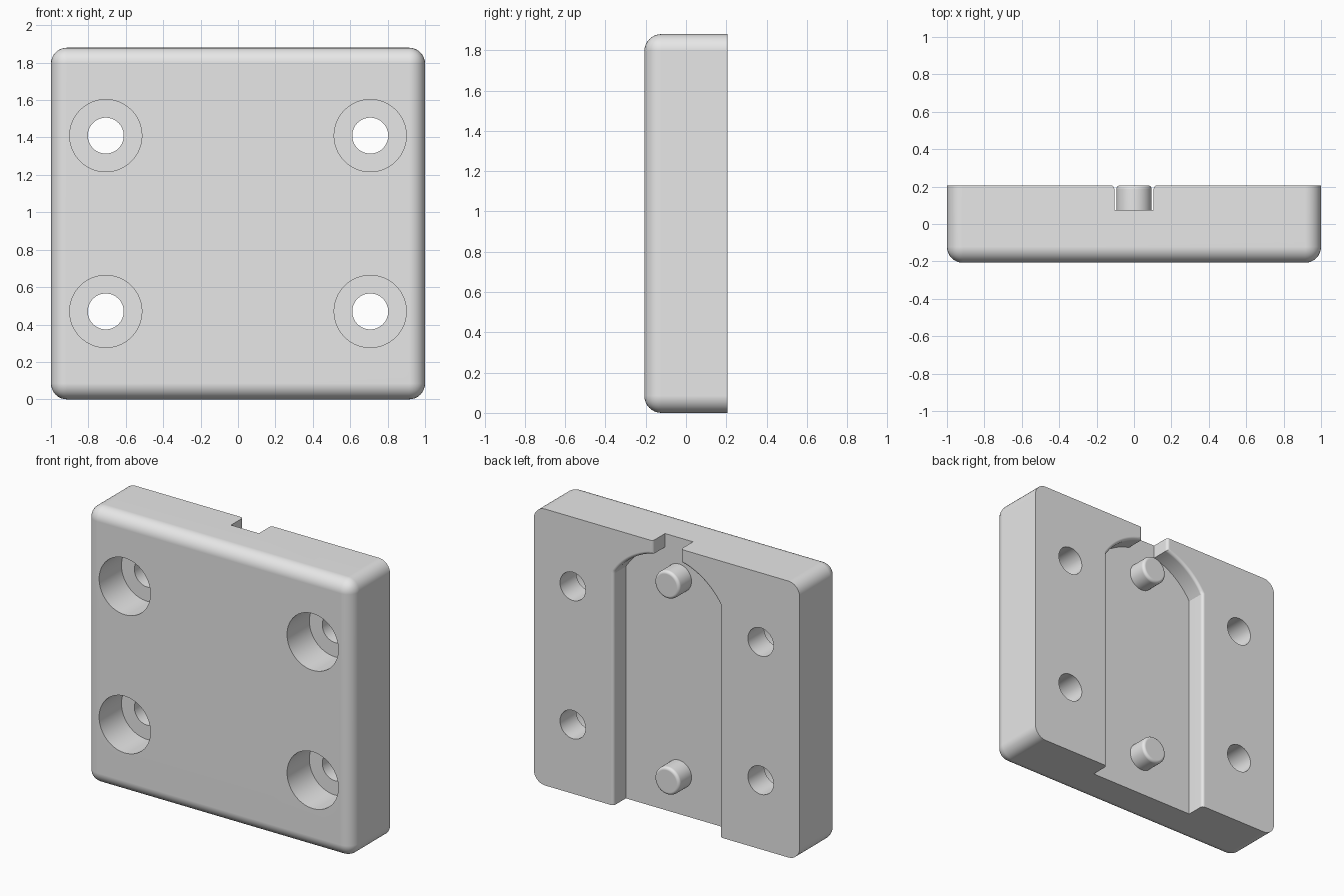
import bpy, bmesh, math
from mathutils import Matrix, Vector

if "Cube" in bpy.data.objects:
    bpy.data.objects.remove(bpy.data.objects["Cube"])

W, H, D = 1.0, 1.88, 0.207        # half width, height, half thickness
FLOOR = 0.075                     # y of the channel floor

grey = bpy.data.materials.new("light_grey")
grey.diffuse_color = (0.8, 0.8, 0.8, 1)
grey.use_nodes = True
grey.node_tree.nodes["Principled BSDF"].inputs["Base Color"].default_value = grey.diffuse_color


def make(name, bm):
    bmesh.ops.recalc_face_normals(bm, faces=bm.faces)
    me = bpy.data.meshes.new(name)
    bm.to_mesh(me)
    bm.free()
    me.materials.append(grey)
    ob = bpy.data.objects.new(name, me)
    bpy.context.collection.objects.link(ob)
    return ob


def activate(ob):
    bpy.ops.object.select_all(action='DESELECT')
    ob.select_set(True)
    bpy.context.view_layer.objects.active = ob


def finish(ob):
    activate(ob)
    bpy.ops.object.shade_smooth_by_angle(angle=math.radians(30))
    mod = ob.modifiers.new("normals", 'WEIGHTED_NORMAL')
    mod.keep_sharp = True


def loft(name, loops):
    """Closed solid through matching loops of points."""
    bm = bmesh.new()
    rings = [[bm.verts.new(p) for p in loop] for loop in loops]
    for a, b in zip(rings, rings[1:]):
        n = len(a)
        for i in range(n):
            j = (i + 1) % n
            bm.faces.new((a[i], a[j], b[j], b[i]))
    bm.faces.new(rings[0])
    bm.faces.new(rings[-1])
    return make(name, bm)


def lathe_y(name, x, z, profile, n=64):
    """Round solid along y from (radius, y) pairs."""
    return loft(name, [[(x + r * math.cos(2 * math.pi * i / n), y,
                         z + r * math.sin(2 * math.pi * i / n)) for i in range(n)]
                       for r, y in profile])


def cut(ob, cutter):
    activate(ob)
    mod = ob.modifiers.new("cut", 'BOOLEAN')
    mod.operation = 'DIFFERENCE'
    mod.solver = 'EXACT'
    mod.object = cutter
    bpy.ops.object.modifier_apply(modifier=mod.name)
    bpy.data.objects.remove(cutter)


# plate: all edges rounded except those of the flat back
bm = bmesh.new()
bmesh.ops.create_cube(bm, size=1, matrix=Matrix.Translation((0, 0, H / 2))
                      @ Matrix.Diagonal((2 * W, 2 * D, H, 1)))
edges = [e for e in bm.edges if not all(v.co.y > 0 for v in e.verts)]
bmesh.ops.bevel(bm, geom=edges, offset=0.085, segments=8, profile=0.5,
                affect='EDGES', clamp_overlap=True)
plate = make("plate", bm)


# channel with arched top and narrow slot, grown by o
def outline(o, y):
    w, s, r, c = 0.40 + o, 0.105 + o, 0.47 + o, 1.33
    a0, a1 = math.acos(w / r), math.acos(s / r)
    side = [(w, -0.1)]
    for i in range(17):
        a = a0 + (a1 - a0) * i / 16
        side.append((r * math.cos(a), c + r * math.sin(a)))
    side.append((s, H + 0.1))
    pts = side + [(-x, z) for x, z in reversed(side)]
    return [(x, y, z) for x, z in pts]


LIP = 0.02
layers = [outline(0, FLOOR)]
for i in range(6):
    t = math.pi / 2 * i / 5
    layers.append(outline(LIP * (1 - math.cos(t)), D - LIP + LIP * math.sin(t)))
layers.append(outline(LIP, D + 0.1))
cut(plate, loft("channel_cutter", layers))

# counterbored screw holes
for x in (-0.707, 0.707):
    for z in (0.47, 1.41):
        step = -D + 0.24
        cut(plate, lathe_y("hole_cutter", x, z, [
            (0.193, -D - 0.1), (0.193, step), (0.096, step), (0.096, D + 0.1)]))
finish(plate)

# locating pins with rounded tips
for name, z in (("lower_pin", 0.273), ("upper_pin", 1.607)):
    R, f = 0.094, 0.02
    prof = [(R, FLOOR - 0.01)]
    for i in range(6):
        t = math.pi / 2 * i / 5
        prof.append((R - f + f * math.cos(t), D - f + f * math.sin(t)))
    finish(lathe_y(name, 0, z, prof))
